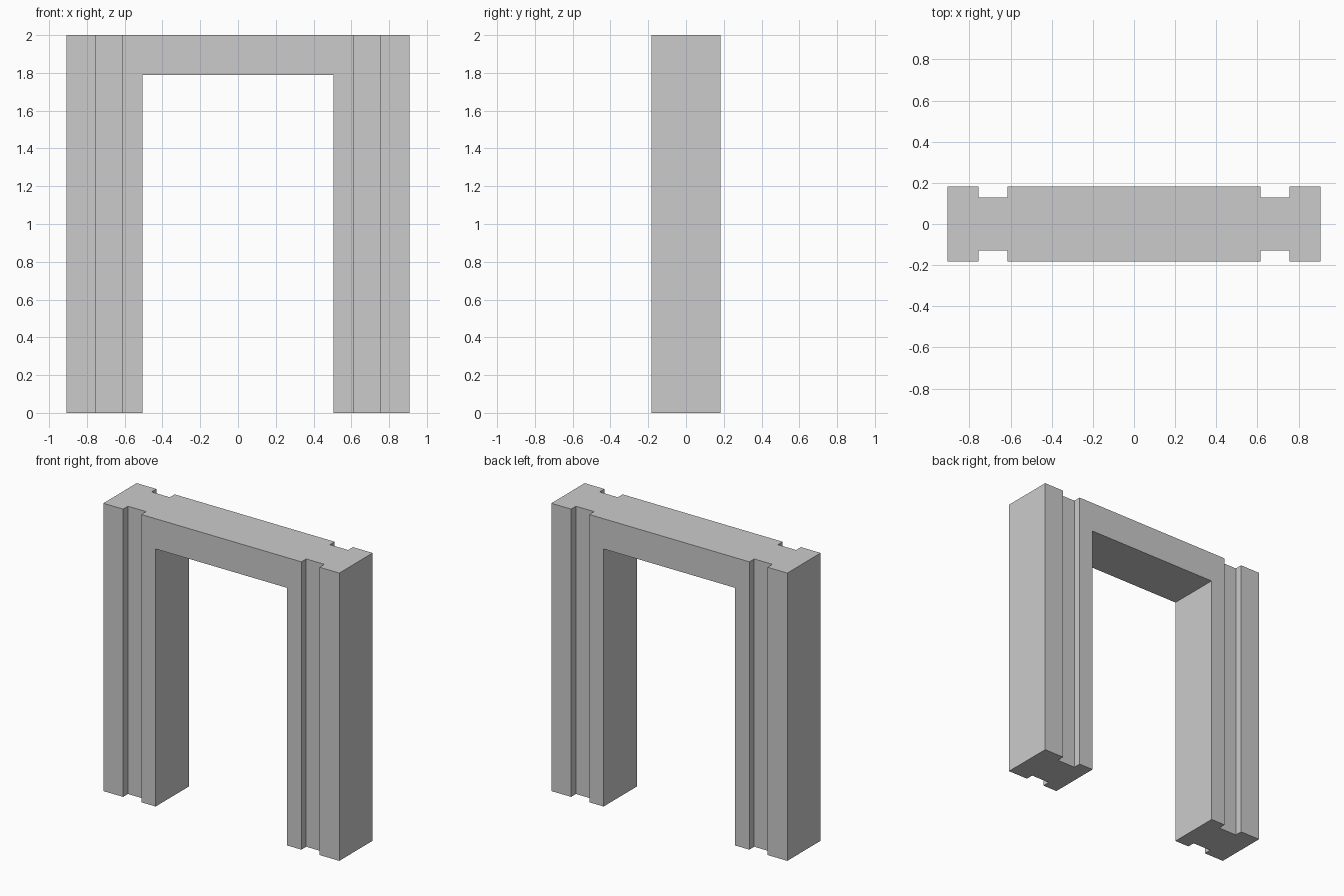
import bpy, bmesh

if "Cube" in bpy.data.objects:
    bpy.data.objects.remove(bpy.data.objects["Cube"])

HEIGHT, HALF_W, HALF_D = 2.0, 0.907, 0.183
OPEN_X, OPEN_Z = 0.505, 1.79                          # doorway half width, lintel underside
GROOVE_IN, GROOVE_OUT, GROOVE_Y = 0.615, 0.755, 0.13  # vertical channels


def prism(name, outline, z0, z1):
    """Extrude a plan outline (x, y) from z0 up to z1."""
    bm = bmesh.new()
    face = bm.faces.new([bm.verts.new((x, y, z0)) for x, y in outline])
    ext = bmesh.ops.extrude_face_region(bm, geom=[face], use_keep_orig=True)
    top = [v for v in ext["geom"] if isinstance(v, bmesh.types.BMVert)]
    bmesh.ops.translate(bm, verts=top, vec=(0, 0, z1 - z0))
    bmesh.ops.recalc_face_normals(bm, faces=bm.faces)
    mesh = bpy.data.meshes.new(name)
    bm.to_mesh(mesh)
    bm.free()
    obj = bpy.data.objects.new(name, mesh)
    bpy.context.collection.objects.link(obj)
    return obj


# Grooved plan: one quarter mirrored to all four
quarter = [(HALF_W, HALF_D), (GROOVE_OUT, HALF_D), (GROOVE_OUT, GROOVE_Y),
           (GROOVE_IN, GROOVE_Y), (GROOVE_IN, HALF_D)]
back = quarter + [(-x, y) for x, y in reversed(quarter)]
plan = back + [(x, -y) for x, y in reversed(back)]
frame = prism("door_frame", plan, 0, HEIGHT)

# Doorway opening
cutter = prism("doorway_cutter",
               [(-OPEN_X, -0.5), (OPEN_X, -0.5), (OPEN_X, 0.5), (-OPEN_X, 0.5)],
               -0.2, OPEN_Z)
cutter.hide_render = True
cut = frame.modifiers.new("doorway", 'BOOLEAN')
cut.operation = 'DIFFERENCE'
cut.solver = 'EXACT'
cut.object = cutter
bpy.context.view_layer.objects.active = frame
bpy.ops.object.modifier_apply(modifier=cut.name)
bpy.data.objects.remove(cutter)
